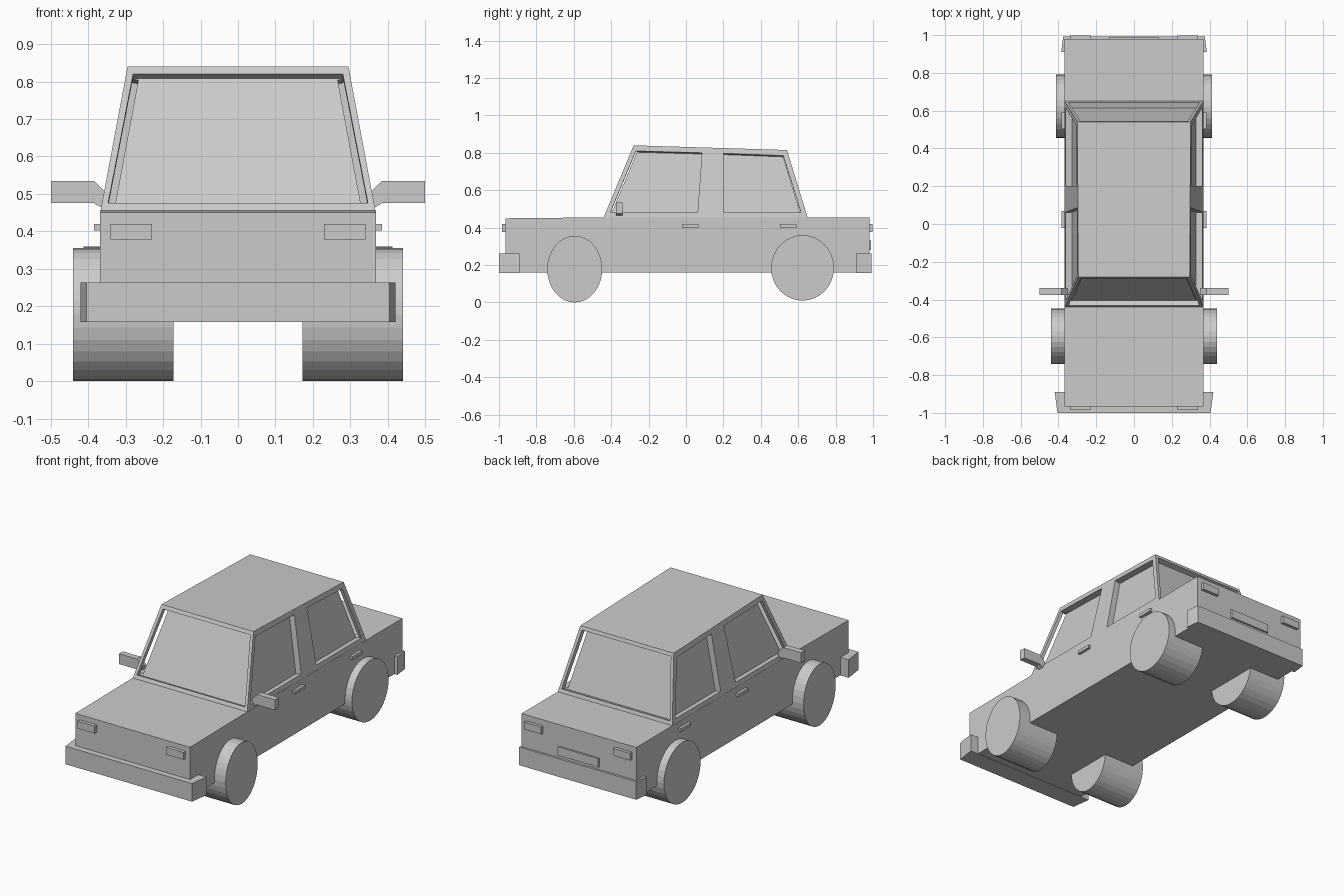
import bpy
import bmesh
import math
from mathutils import Vector

cube = bpy.data.objects.get("Cube")
if cube:
    bpy.data.objects.remove(cube, do_unlink=True)

GREY = (0.6, 0.6, 0.6, 1)
paint = bpy.data.materials.new("light_grey")
paint.use_nodes = True
paint.diffuse_color = GREY
paint.node_tree.nodes["Principled BSDF"].inputs["Base Color"].default_value = GREY


def solid(name, ring_a, ring_b):
    """Closed solid between two matching rings of points."""
    bm = bmesh.new()
    a = [bm.verts.new(p) for p in ring_a]
    b = [bm.verts.new(p) for p in ring_b]
    n = len(a)
    bm.faces.new(a)
    bm.faces.new(b[::-1])
    for i in range(n):
        j = (i + 1) % n
        bm.faces.new((a[j], a[i], b[i], b[j]))
    bmesh.ops.recalc_face_normals(bm, faces=bm.faces)
    mesh = bpy.data.meshes.new(name)
    bm.to_mesh(mesh)
    bm.free()
    mesh.materials.append(paint)
    obj = bpy.data.objects.new(name, mesh)
    bpy.context.collection.objects.link(obj)
    return obj


def box(name, x0, x1, y0, y1, z0, z1):
    ring = [(x0, y0), (x1, y0), (x1, y1), (x0, y1)]
    return solid(name, [(x, y, z0) for x, y in ring], [(x, y, z1) for x, y in ring])


# Lower body from its side profile
profile = [(-0.965, 0.16), (0.98, 0.16), (0.98, 0.455), (-0.44, 0.455), (-0.965, 0.45)]
solid("body", [(-0.368, y, z) for y, z in profile], [(0.368, y, z) for y, z in profile])

# Cabin with sloping sides
BASE = 0.455


def cabin_x(z):
    return 0.367 - 0.187 * (z - BASE)


def front_y(z):
    return -0.44 + 0.416 * (z - BASE)


def rear_y(z):
    return 0.65 - 0.306 * (z - BASE)


outline = [(-0.44, BASE), (0.65, BASE), (0.54, 0.815), (-0.28, 0.84)]
cabin = solid("cabin", [(-cabin_x(z), y, z) for y, z in outline],
              [(cabin_x(z), y, z) for y, z in outline])


# Recessed windows
def cut_window(points, outward, depth):
    pts = [Vector(p) for p in points]
    normal = (pts[1] - pts[0]).cross(pts[2] - pts[0]).normalized()
    if normal.dot(Vector(outward)) < 0:
        normal.negate()
    cutter = solid("window_cutter", [p + normal * 0.02 for p in pts],
                   [p - normal * depth for p in pts])
    cutter.hide_render = True
    mod = cabin.modifiers.new("window", "BOOLEAN")
    mod.operation = "DIFFERENCE"
    mod.solver = "EXACT"
    mod.object = cutter
    bpy.context.view_layer.objects.active = cabin
    bpy.ops.object.modifier_apply(modifier=mod.name)
    bpy.data.objects.remove(cutter, do_unlink=True)


def screen(low, high, top):
    return [(-low, 0.475), (low, 0.475), (high, top), (-high, top)]


cut_window([(x, front_y(z), z) for x, z in screen(0.347, 0.28, 0.82)], (0, -1, 0), 0.03)
cut_window([(x, rear_y(z), z) for x, z in screen(0.347, 0.285, 0.795)], (0, 1, 0), 0.03)
front_window = [(-0.405, 0.48), (0.062, 0.48), (0.085, 0.8), (-0.268, 0.81)]
rear_window = [(0.2, 0.48), (0.615, 0.48), (0.52, 0.785), (0.2, 0.797)]
for side in (-1, 1):
    for window in (front_window, rear_window):
        cut_window([(side * cabin_x(z), y, z) for y, z in window], (side, 0, 0), 0.035)

# Bumpers, narrower at their outer edge
for name, inner, outer, y0, y1 in (("front_bumper", 0.42, 0.405, -0.89, -1.0),
                                   ("rear_bumper", 0.385, 0.375, 0.91, 0.992)):
    ring = [(-inner, y0), (inner, y0), (outer, y1), (-outer, y1)]
    solid(name, [(x, y, 0.158) for x, y in ring], [(x, y, 0.263) for x, y in ring])

# Rear plate
box("rear_plate", -0.13, 0.13, 0.97, 0.99, 0.28, 0.33)

# Paired parts
mirror_shape = [(0.5, 0.535), (0.385, 0.535), (0.35, 0.5),
                (0.355, 0.458), (0.385, 0.475), (0.5, 0.475)]
for side, label in ((1, "left"), (-1, "right")):
    box(label + "_headlight", side * 0.23, side * 0.34, -0.985, -0.95, 0.378, 0.42)
    box(label + "_tail_light", side * 0.23, side * 0.34, 0.97, 0.998, 0.378, 0.42)
    for part, y in (("front", -0.022), ("rear", 0.502)):
        box(f"{label}_{part}_handle", side * 0.36, side * 0.384, y, y + 0.09, 0.402, 0.42)
    solid(label + "_mirror", [(side * x, -0.375, z) for x, z in mirror_shape],
          [(side * x, -0.34, z) for x, z in mirror_shape])
    # Slightly oval wheels
    for part, y, z, ry, rz, outer in (("front", -0.595, 0.178, 0.147, 0.178, 0.44),
                                      ("rear", 0.623, 0.185, 0.168, 0.175, 0.412)):
        rim = [(y + ry * math.cos(math.tau * i / 32), z + rz * math.sin(math.tau * i / 32))
               for i in range(32)]
        solid(f"{label}_{part}_wheel", [(side * 0.172, a, b) for a, b in rim],
              [(side * outer, a, b) for a, b in rim])
